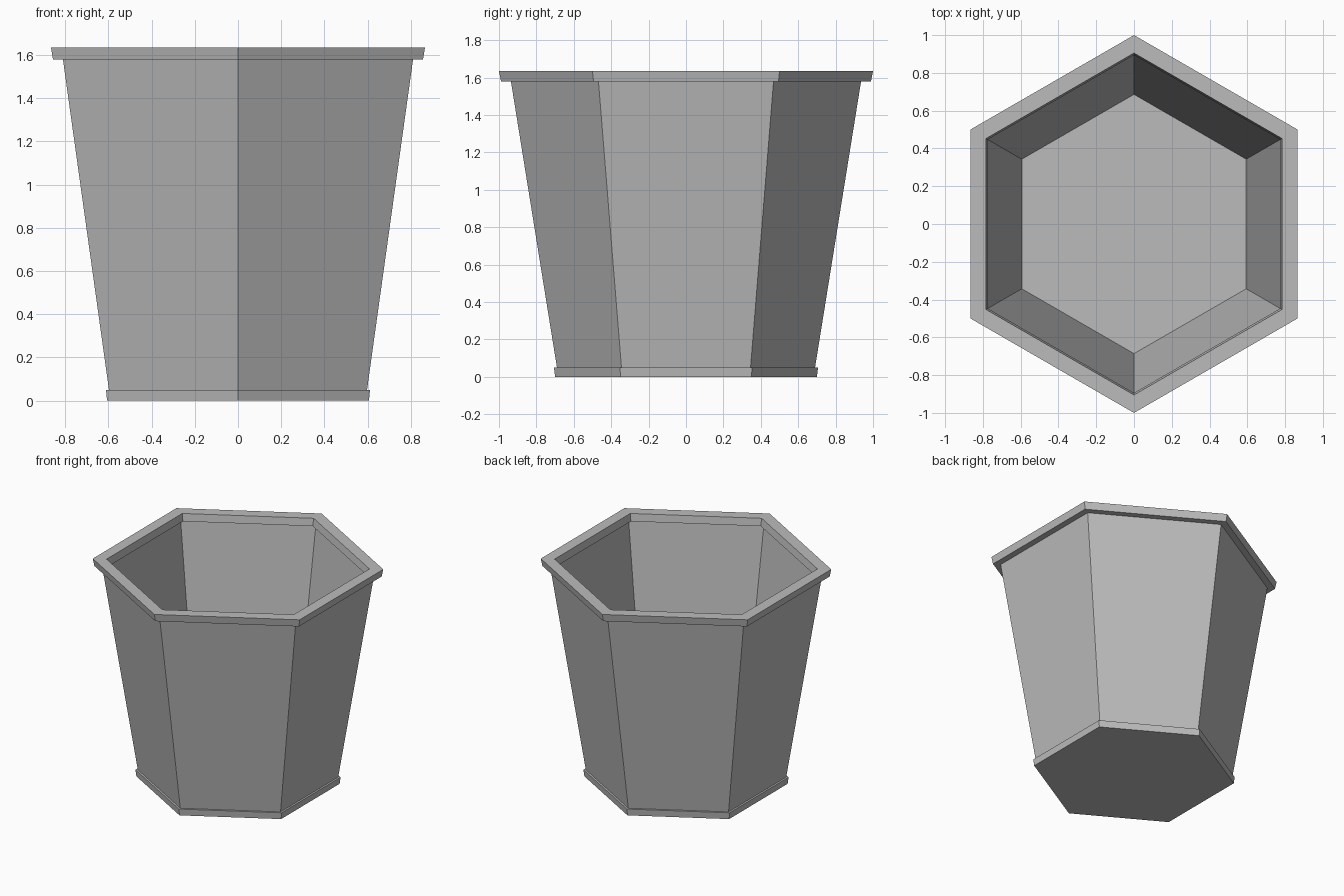
import bpy
import bmesh
import math

cube = bpy.data.objects.get("Cube")
if cube:
    bpy.data.objects.remove(cube, do_unlink=True)

SIDES = 6
FOOT_TOP, RIM_BOTTOM, RIM_TOP = 0.05, 1.58, 1.635

grey = bpy.data.materials.new("pot_grey")
grey.use_nodes = True
colour = (0.5, 0.5, 0.5, 1)
grey.diffuse_color = colour
grey.node_tree.nodes["Principled BSDF"].inputs["Base Color"].default_value = colour


def hex_part(name, profile, closed):
    """Sweep a (radius, height) profile round z; open profiles get end caps."""
    bm = bmesh.new()
    angles = [math.pi / 2 + math.tau * i / SIDES for i in range(SIDES)]
    rings = [[bm.verts.new((r * math.cos(a), r * math.sin(a), z)) for a in angles]
             for r, z in profile]
    pairs = list(zip(rings, rings[1:]))
    if closed:
        pairs.append((rings[-1], rings[0]))
    else:
        bm.faces.new(rings[0])
        bm.faces.new(rings[-1])
    for low, high in pairs:
        for i in range(SIDES):
            j = (i + 1) % SIDES
            bm.faces.new((low[i], low[j], high[j], high[i]))
    bmesh.ops.recalc_face_normals(bm, faces=bm.faces)
    mesh = bpy.data.meshes.new(name)
    bm.to_mesh(mesh)
    bm.free()
    mesh.materials.append(grey)
    obj = bpy.data.objects.new(name, mesh)
    bpy.context.collection.objects.link(obj)
    return obj


# Solid foot slab, which is also the floor inside
hex_part("foot", [(0.70, 0), (0.706, FOOT_TOP)], closed=False)

# Thin flaring wall
hex_part("wall", [(0.69, FOOT_TOP), (0.936, RIM_BOTTOM),
                  (0.932, RIM_BOTTOM), (0.686, FOOT_TOP)], closed=True)

# Rim band overhanging the wall on both sides
hex_part("rim", [(0.989, RIM_BOTTOM), (1.0, RIM_TOP),
                 (0.905, RIM_TOP), (0.894, RIM_BOTTOM)], closed=True)
